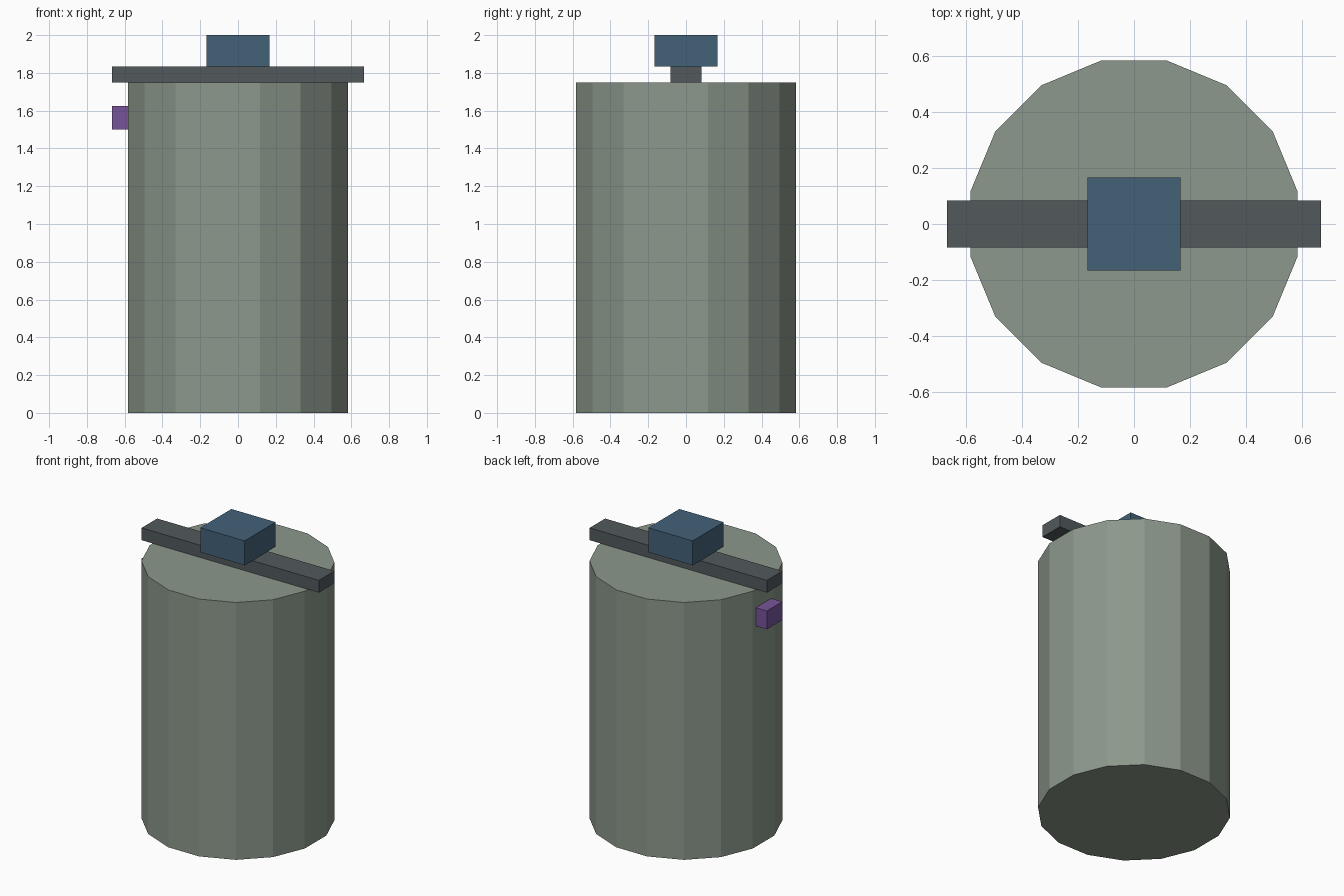
import bpy, math

cube = bpy.data.objects.get("Cube")
if cube:
    bpy.data.objects.remove(cube, do_unlink=True)

U = 1 / 12  # building unit


def material(name, r, g, b):
    def lin(c):
        return ((c / 255 + 0.055) / 1.055) ** 2.4
    col = (lin(r), lin(g), lin(b), 1)
    m = bpy.data.materials.new(name)
    m.use_nodes = True
    m.diffuse_color = col
    m.node_tree.nodes["Principled BSDF"].inputs["Base Color"].default_value = col
    return m


def box(name, lo, hi, mat):
    """Box between two corners given in building units."""
    centre = [(a + b) / 2 * U for a, b in zip(lo, hi)]
    bpy.ops.mesh.primitive_cube_add(size=1, location=centre)
    ob = bpy.context.object
    ob.name = name
    ob.scale = [(b - a) * U for a, b in zip(lo, hi)]
    bpy.ops.object.transform_apply(location=False, rotation=False, scale=True)
    ob.data.materials.append(mat)


sage = material("sage_grey", 140, 152, 140)
charcoal = material("charcoal", 82, 89, 92)
blue = material("slate_blue", 66, 98, 121)
purple = material("purple", 119, 84, 154)

# Sixteen-sided body with flats facing the axes
SIDES = 16
bpy.ops.mesh.primitive_cylinder_add(
    vertices=SIDES, radius=7 * U / math.cos(math.pi / SIDES), depth=21 * U,
    location=(0, 0, 10.5 * U), rotation=(0, 0, math.pi / SIDES))
body = bpy.context.object
body.name = "canister_body"
bpy.ops.object.transform_apply(location=False, rotation=True, scale=False)
body.data.materials.append(sage)

# Crossbar, knob and side button
box("top_crossbar", (-8, -1, 21), (8, 1, 22), charcoal)
box("top_knob", (-2, -2, 22), (2, 2, 24), blue)
box("side_button", (-8, -1, 18), (-7, 1, 19.5), purple)
